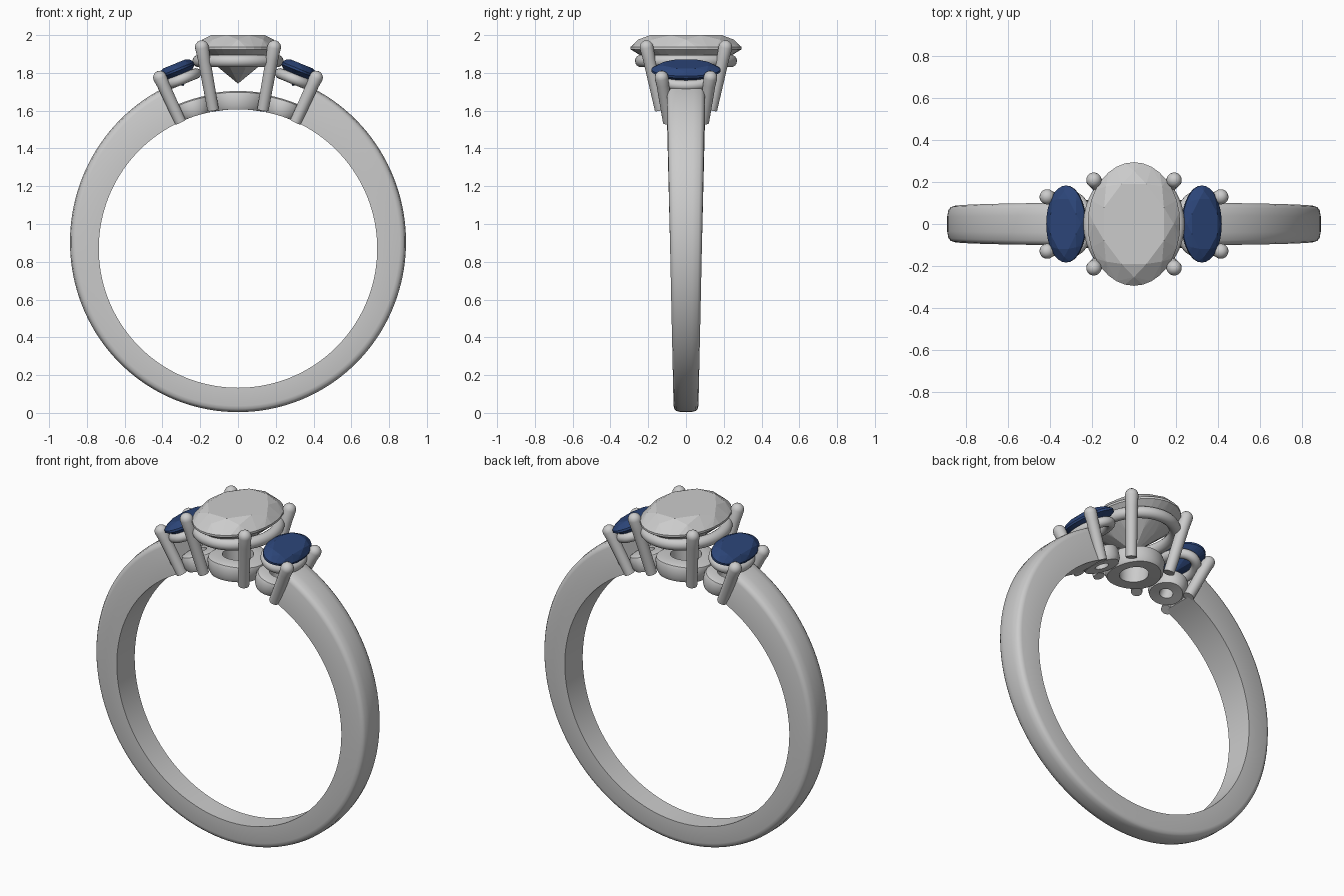
import bpy, bmesh, math
from mathutils import Vector, Matrix

if "Cube" in bpy.data.objects:
    bpy.data.objects.remove(bpy.data.objects["Cube"])

CZ, RI = 0.87, 0.737          # finger hole centre height and radius
END = math.radians(24.5)      # where the shank stops below the setting

blue = bpy.data.materials.new("blue_stone")
blue.diffuse_color = (0.025, 0.06, 0.19, 1)
blue.use_nodes = True
blue.node_tree.nodes["Principled BSDF"].inputs["Base Color"].default_value = blue.diffuse_color


def finish(name, bm, smooth=True, mat=None):
    bmesh.ops.recalc_face_normals(bm, faces=bm.faces)
    me = bpy.data.meshes.new(name)
    bm.to_mesh(me)
    bm.free()
    ob = bpy.data.objects.new(name, me)
    bpy.context.collection.objects.link(ob)
    if mat:
        me.materials.append(mat)
    if smooth:
        bpy.ops.object.select_all(action='DESELECT')
        ob.select_set(True)
        bpy.context.view_layer.objects.active = ob
        bpy.ops.object.shade_smooth_by_angle(angle=math.radians(40))
    return ob


def skin(rings, closed):
    """Bridge equal-length closed rings of points; cap the ends if open."""
    bm = bmesh.new()
    vs = [[bm.verts.new(p) for p in r] for r in rings]
    n, m = len(vs), len(vs[0])
    for i in range(n if closed else n - 1):
        a, b = vs[i], vs[(i + 1) % n]
        for j in range(m):
            k = (j + 1) % m
            bm.faces.new((a[j], a[k], b[k], b[j]))
    if not closed:
        bm.faces.new(vs[0])
        bm.faces.new(vs[-1])
    return bm


def polar(a, y, r):
    return Vector((r * math.sin(a), y, CZ + r * math.cos(a)))


def tilted(x, z, deg):
    return Matrix.Translation((x, 0, z)) @ Matrix.Rotation(math.radians(deg), 4, 'Y')


# Shank: tapering section swept around the finger, open at the top
def shank():
    rings, n = [], 120
    for i in range(n + 1):
        a = END + (2 * math.pi - 2 * END) * i / n
        t = (1 + math.cos(a)) / 2                 # 1 at the top, 0 at the bottom
        ro = 0.868 + 0.035 * t + 0.043 * t ** 3
        w = 0.066 + 0.036 * t
        sec = [(-w, RI), (-w, ro - 0.035), (-w * 0.93, ro - 0.018), (-w * 0.78, ro - 0.008),
               (-w * 0.4, ro - 0.002)]
        sec += [(-y, r) for y, r in reversed(sec)]
        rings.append([polar(a, y, r) for y, r in sec])
    finish("shank", skin(rings, False))


# Pierced collar bent to follow the finger hole
def collar(name, a0, ox, oy, ix, iy, h):
    rings, n = [], 48
    e = 0.022
    for i in range(n):
        t = 2 * math.pi * i / n
        c, s = math.cos(t), math.sin(t)
        sec = [(ix, iy, 0), (ox - .01, oy - .01, 0), (ox, oy, e), (ox, oy, h - e),
               (ox - .3 * e, oy - .3 * e, h - .3 * e), (ox - e, oy - e, h), (ix, iy, h)]
        rings.append([polar(a0 + x * c / RI, y * s, RI + z) for x, y, z in sec])
    finish(name, skin(rings, True))


# Oval round-wire gallery rail
def rail(name, mtx, rx, ry, tube):
    rings, n, m = [], 64, 16
    for i in range(n):
        t = 2 * math.pi * i / n
        c, s = math.cos(t), math.sin(t)
        nrm = Vector((c * ry, s * rx, 0)).normalized()
        ring = []
        for j in range(m):
            p = 2 * math.pi * j / m
            ring.append(mtx @ (Vector((rx * c, ry * s, 0)) + nrm * tube * math.cos(p)
                               + Vector((0, 0, tube * math.sin(p)))))
        rings.append(ring)
    finish(name, skin(rings, True))


# Claw: straight wire with a domed tip
def claw(name, foot, tip, r):
    foot, tip = Vector(foot), Vector(tip)
    d = tip - foot
    rot = d.to_track_quat('Z', 'Y')
    L = d.length
    prof = [(r * 0.92, 0), (r, L * 0.75), (r * 1.1, L - r)]
    prof += [(r * 1.1 * math.cos(q), L - r + r * 1.1 * math.sin(q))
             for q in (math.radians(k) for k in (20, 40, 60, 80))]
    rings = [[foot + rot @ Vector((pr * math.cos(2 * math.pi * j / 20),
                                   pr * math.sin(2 * math.pi * j / 20), z))
              for j in range(20)] for pr, z in prof]
    finish(name, skin(rings, False))


# Faceted oval stone: hull of table, star, girdle, pavilion and culet points
def stone(name, mtx, rx, ry, crown, girdle, pav, mat=None):
    bm = bmesh.new()

    def ring(n, off, f, z):
        for i in range(n):
            t = 2 * math.pi * (i + off) / n
            bm.verts.new(mtx @ Vector((rx * f * math.cos(t), ry * f * math.sin(t), z)))
    ring(8, 0.5, 0.70, crown)
    ring(8, 0, 0.86, crown * 0.62)
    ring(32, 0, 1, 0)
    ring(32, 0, 1, -girdle)
    ring(8, 0.5, 0.45, -girdle - pav * 0.58)
    bm.verts.new(mtx @ Vector((0, 0, -girdle - pav)))
    res = bmesh.ops.convex_hull(bm, input=bm.verts)
    junk = [v for v in res["geom_interior"] if isinstance(v, bmesh.types.BMVert)]
    bmesh.ops.delete(bm, geom=junk, context='VERTS')
    bmesh.ops.dissolve_limit(bm, angle_limit=0.01, verts=bm.verts, edges=bm.edges)
    finish(name, bm, False, mat)


shank()

# Centre setting
collar("centre_collar", 0, 0.15, 0.165, 0.075, 0.085, 0.097)
rail("centre_rail", Matrix.Translation((0, 0, 1.863)), 0.208, 0.237, 0.033)
stone("centre_stone", Matrix.Translation((0, 0, 1.937)), 0.22, 0.294, 0.063, 0.012, 0.182)

# Side settings, mirrored left and right
for s, side in ((-1, "left"), (1, "right")):
    collar(side + "_collar", s * math.radians(17.8), 0.092, 0.115, 0.035, 0.04, 0.09)
    rail(side + "_rail", tilted(s * 0.302, 1.765, s * 22), 0.085, 0.13, 0.028)
    stone(side + "_stone", tilted(s * 0.325, 1.82, s * 22), 0.1, 0.183, 0.03, 0.012, 0.085, blue)
    for f, face in ((-1, "front"), (1, "back")):
        claw(f"{side}_{face}_centre_claw", (s * 0.132, f * 0.135, 1.605),
             (s * 0.197, f * 0.216, 1.968), 0.033)
        claw(f"{side}_{face}_outer_claw", (s * 0.305, f * 0.092, 1.54),
             (s * 0.427, f * 0.134, 1.805), 0.033)
